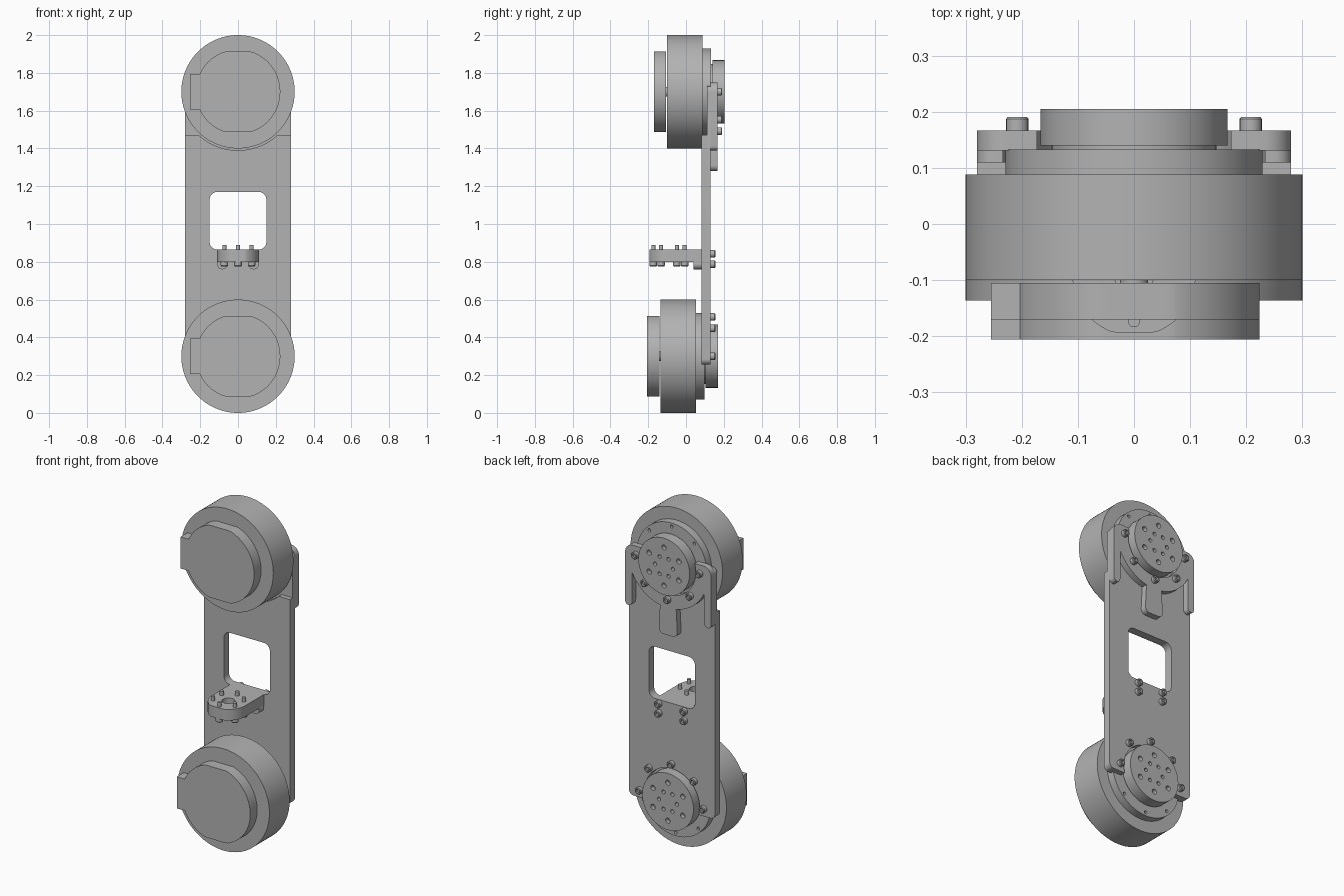
import bpy, bmesh, math
from math import cos, sin, pi, sqrt, radians
from mathutils import Matrix, Vector

old = bpy.data.objects.get("Cube")
if old:
    bpy.data.objects.remove(old, do_unlink=True)

grey = bpy.data.materials.new("machined grey")
grey.use_nodes = True
GREY = (0.45, 0.45, 0.45, 1)
grey.diffuse_color = GREY
grey.node_tree.nodes["Principled BSDF"].inputs["Base Color"].default_value = GREY

BACK = Matrix.Rotation(-pi / 2, 4, 'X')   # local z -> +y
DOWN = Matrix.Rotation(pi, 4, 'X')        # local z -> -z


def finish(name, bm):
    bmesh.ops.remove_doubles(bm, verts=bm.verts, dist=1e-5)
    bmesh.ops.recalc_face_normals(bm, faces=bm.faces)
    me = bpy.data.meshes.new(name)
    bm.to_mesh(me)
    bm.free()
    me.materials.append(grey)
    ob = bpy.data.objects.new(name, me)
    bpy.context.collection.objects.link(ob)
    return ob


def smooth(ob):
    bpy.ops.object.select_all(action='DESELECT')
    ob.select_set(True)
    bpy.context.view_layer.objects.active = ob
    bpy.ops.object.shade_smooth_by_angle(angle=radians(30))
    return ob


def prism(name, pts, lo, hi, upright=False):
    """Extrude an x-z outline along y, or an x-y outline along z."""
    bm = bmesh.new()
    vs = [bm.verts.new((a, b, lo) if upright else (a, lo, b)) for a, b in pts]
    face = bm.faces.new(vs)
    ext = bmesh.ops.extrude_face_region(bm, geom=[face])["geom"]
    move = (0, 0, hi - lo) if upright else (0, hi - lo, 0)
    bmesh.ops.translate(bm, vec=move, verts=[g for g in ext if isinstance(g, bmesh.types.BMVert)])
    return finish(name, bm)


def arc(r, cx, cz, a0, a1, n):
    angles = [radians(a0 + (a1 - a0) * i / n) for i in range(n + 1)]
    return [(cx + r * cos(a), cz + r * sin(a)) for a in angles]


def rounded_rect(x, z0, z1, r):
    return (arc(r, x - r, z1 - r, 0, 90, 8) + arc(r, r - x, z1 - r, 90, 180, 8)
            + arc(r, r - x, z0 + r, 180, 270, 8) + arc(r, x - r, z0 + r, 270, 360, 8))


def lathe(name, profile, loc, turn=BACK, steps=96):
    """Revolve (radius, height) pairs around a turned local z axis."""
    bm = bmesh.new()
    vs = [bm.verts.new((r, 0, h)) for r, h in profile]
    edges = [bm.edges.new(p) for p in zip(vs, vs[1:])]
    bmesh.ops.spin(bm, geom=vs + edges, cent=(0, 0, 0), axis=(0, 0, 1), angle=2 * pi, steps=steps)
    bmesh.ops.transform(bm, matrix=Matrix.Translation(loc) @ turn, verts=bm.verts)
    return finish(name, bm)


def rod(name, r, length, loc, turn=BACK, steps=96):
    return lathe(name, [(0, 0), (r, 0), (r, length), (0, length)], loc, turn, steps)


def holes(spots, r, y0, y1):
    bm = bmesh.new()
    for x, z in spots:
        m = Matrix.Translation((x, (y0 + y1) / 2, z)) @ BACK
        bmesh.ops.create_cone(bm, cap_ends=True, segments=16, radius1=r, radius2=r,
                              depth=y1 - y0, matrix=m)
    return finish("hole_cutter", bm)


def cut(ob, *cutters):
    for c in cutters:
        mod = ob.modifiers.new("cut", 'BOOLEAN')
        mod.operation, mod.solver, mod.object = 'DIFFERENCE', 'EXACT', c
    bpy.context.view_layer.update()
    me = bpy.data.meshes.new_from_object(ob.evaluated_get(bpy.context.evaluated_depsgraph_get()))
    ob.modifiers.clear()
    ob.data = me
    for c in cutters:
        bpy.data.objects.remove(c, do_unlink=True)
    return smooth(ob)


def bolt(name, loc, turn=BACK, r=0.02, h=0.025):
    profile = [(0, 0), (r, 0), (r, h - .004), (r - .003, h), (.011, h), (.011, h - .012), (0, h - .012)]
    smooth(lathe(name, profile, loc, turn, 18))


def motor(tag, z, y):
    """Drum, front cap with connector, rear flange and drilled output disc."""
    smooth(rod(tag + "_motor_drum", .3, .188, (0, y - .1, z)))
    smooth(rod(tag + "_motor_cap_post", .025, .02, (0, y - .11, z)))
    outline = [(a, max(-.213, min(.213, b))) for a, b in arc(.224, 0, 0, -154, 154, 84)]
    outline += [(-.203, .093), (-.255, .093), (-.255, -.093), (-.203, -.093)]
    smooth(prism(tag + "_motor_cap", [(a, b + z) for a, b in outline], y - .17, y - .105))
    flange = rod(tag + "_motor_flange", .229, .045, (0, y + .088, z))
    cut(flange, holes(arc(.208, 0, z, 0, 315, 7), .009, y + .118, y + .15))
    smooth(rod(tag + "_motor_neck", .147, .012, (0, y + .131, z)))
    disc = rod(tag + "_output_disc", .167, .065, (0, y + .14, z))
    cut(disc, holes(arc(.112, 0, z, 30, 330, 5), .015, y + .18, y + .22),
        holes(arc(.058, 0, z, 0, 300, 5), .011, y + .18, y + .22))


TOP, LOW = 1.7, 0.3
motor("upper", TOP, 0)
motor("lower", LOW, -.036)

# Main link plate, relieved around both motors, with a window
plate = prism("link_plate", rounded_rect(.28, .255, 1.73, .03), .083, .131)
cut(plate,
    prism("window_cutter", rounded_rect(.15, .865, 1.17, .04), 0, .2),
    rod("upper_drum_cutter", .31, .11, (0, 0, TOP)),
    prism("upper_step_cutter", [(-.4, 1.47), (.4, 1.47), (.4, 1.9), (-.4, 1.9)], .02, .11),
    rod("upper_flange_cutter", .235, .2, (0, .01, TOP)),
    rod("lower_flange_cutter", .235, .099, (0, 0, LOW)),
    rod("lower_disc_cutter", .18, .2, (0, .03, LOW)))

# Rear bracket holding the upper motor, with two side legs and a middle leg
R = .26
a_leg = math.degrees(math.acos(.235 / R))
a_mid = math.degrees(math.acos(.035 / R))
half = arc(.05, .23, 1.70, 90, 0, 8) + arc(.022, .258, 1.412, 0, -180, 8)
half += arc(R, 0, TOP, -a_leg, -a_mid + 4, 20)
half += arc(.03, .03, 1.31, 0, -90, 6)
half = [(x, z) for x, z in half if x > .001]
bracket = prism("upper_bracket", half + [(-x, z) for x, z in reversed(half)], .131, .167)
cut(bracket, rod("bracket_cutter", .18, .3, (0, 0, TOP)))

# Motor mounting bolts
for x, z in arc(.208, 0, TOP, 180, 360, 4):
    bolt("upper_motor_bolt", (x, .166, z))
for x, z in arc(.208, 0, LOW, 0, 180, 4):
    bolt("lower_motor_bolt", (x, .130, z))

# Shelf with a rounded nose and a centre hole
CY = -.09
nose = [(x, max(y, -.193)) for x, y in arc(.11, 0, CY, 180, 360, 40)]
shelf = prism("shelf", nose + [(.11, .084), (-.11, .084)], .80, .865, True)
cut(shelf, rod("shelf_cutter", .035, .2, (0, CY, .7), Matrix.Identity(4)))

# Shelf screws: heads below, tips above
for x, y in arc(.083, 0, CY, 30, 330, 5):
    bolt("shelf_screw_head", (x, y, .801), DOWN)
    smooth(rod("shelf_screw_tip", .011, .026, (x, y, .864), Matrix.Identity(4), 18))

# Shelf feet and the screws through the plate
for x in (-.083, .083):
    smooth(rod("shelf_foot", .027, .045, (x, .04, .787), BACK, 32))
    for z in (.787, .842):
        bolt("shelf_plate_screw", (x, .130, z))
